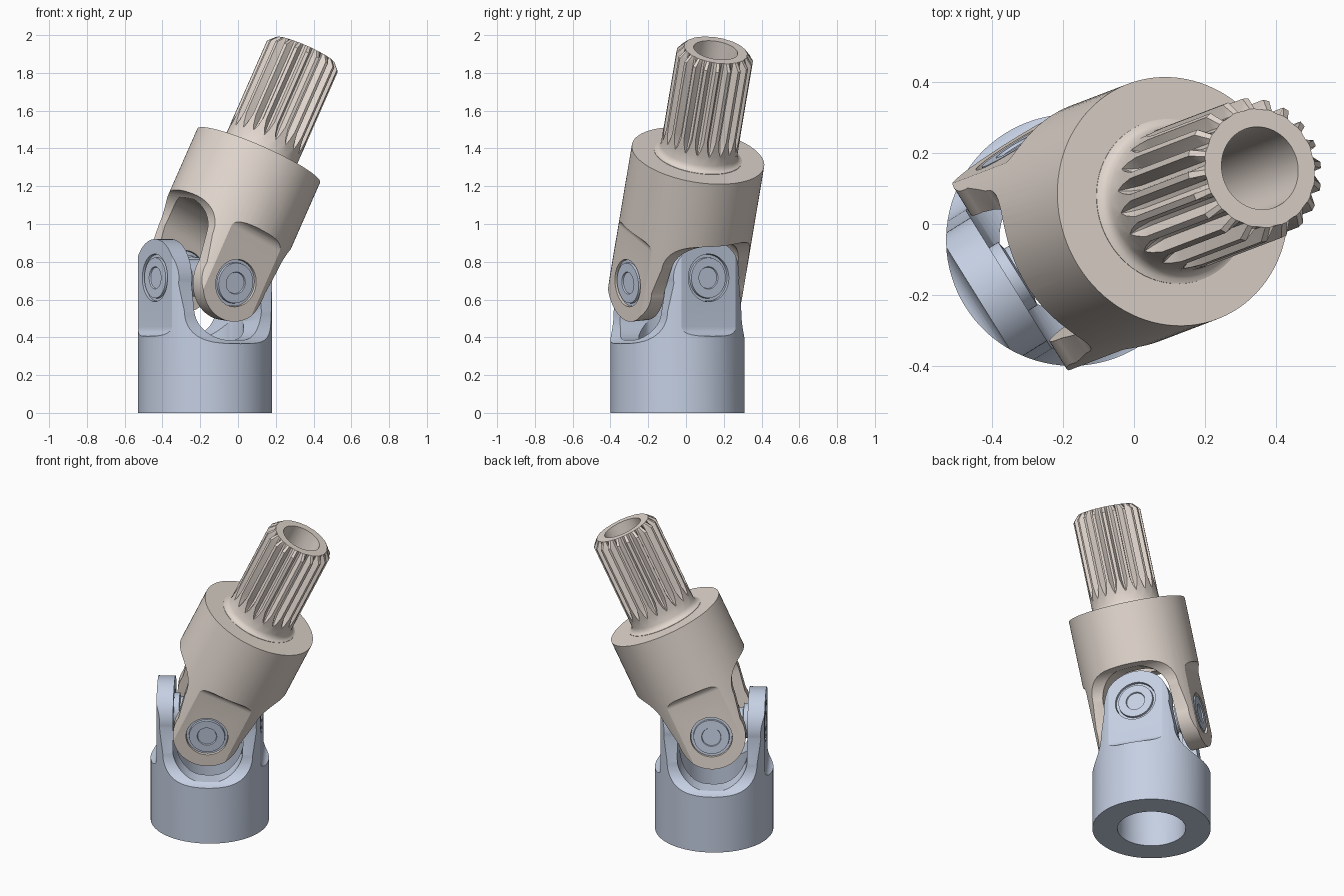
import bpy, bmesh
from math import sin, cos, pi, radians
from mathutils import Vector, Matrix

if "Cube" in bpy.data.objects:
    bpy.data.objects.remove(bpy.data.objects["Cube"])

C = Vector((-0.175, -0.045, 0.715))               # joint centre
U = Vector((0.849, 0.528, 0)).normalized()        # lower pivot axis
D = Vector((0.398, 0.152, 0.905)).normalized()    # upper shaft axis
V = U.cross(D)
V = V if V.y < 0 else -V                          # upper pivot axis
V.normalize()


def material(name, rgb):
    m = bpy.data.materials.new(name)
    m.diffuse_color = (*rgb, 1)
    m.use_nodes = True
    m.node_tree.nodes["Principled BSDF"].inputs["Base Color"].default_value = m.diffuse_color
    return m


BLUE = material("blue_steel", (0.56, 0.63, 0.77))
TAN = material("tan_steel", (0.76, 0.68, 0.62))


def frame(x, z):
    """Placement matrix at the joint centre from local x and z directions."""
    return Matrix.Translation(C) @ Matrix((x, z.cross(x), z)).transposed().to_4x4()


def make(name, bm, mat=None):
    bmesh.ops.recalc_face_normals(bm, faces=bm.faces)
    me = bpy.data.meshes.new(name)
    bm.to_mesh(me)
    bm.free()
    ob = bpy.data.objects.new(name, me)
    bpy.context.collection.objects.link(ob)
    if mat:
        me.materials.append(mat)
    return ob


def smooth(ob):
    bpy.ops.object.select_all(action='DESELECT')
    ob.select_set(True)
    bpy.context.view_layer.objects.active = ob
    bpy.ops.object.shade_smooth_by_angle(angle=radians(28))


def bridge(bm, rings, closed=False):
    pairs = list(zip(rings, rings[1:])) + ([(rings[-1], rings[0])] if closed else [])
    for a, b in pairs:
        n = len(a)
        for i in range(n):
            j = (i + 1) % n
            bm.faces.new((a[i], a[j], b[j], b[i]))


def lathe(name, prof, mat=None, n=64):
    """Solid turned around z, capped at both ends."""
    bm = bmesh.new()
    rings = [[bm.verts.new((r * cos(2 * pi * i / n), r * sin(2 * pi * i / n), z))
              for i in range(n)] for r, z in prof]
    bridge(bm, rings)
    bm.faces.new(rings[0])
    bm.faces.new(rings[-1])
    return make(name, bm, mat)


def prism(name, pts, along, h):
    """Profile (p, z) extruded both ways along 'x' or 'y'."""
    bm = bmesh.new()
    at = (lambda p, z, s: (s, p, z)) if along == 'x' else (lambda p, z, s: (p, s, z))
    rings = [[bm.verts.new(at(p, z, s)) for p, z in pts] for s in (-h, h)]
    bridge(bm, rings)
    bm.faces.new(rings[0])
    bm.faces.new(rings[1])
    return make(name, bm)


def boolean(ob, cutter, op='DIFFERENCE'):
    mod = ob.modifiers.new("cut", 'BOOLEAN')
    mod.operation, mod.object, mod.solver = op, cutter, 'EXACT'
    bpy.context.view_layer.objects.active = ob
    bpy.ops.object.modifier_apply(modifier=mod.name)
    bpy.data.objects.remove(cutter, do_unlink=True)


def arc(cx, cz, rx, rz, a0, a1, n=14):
    return [(cx + rx * cos(radians(a0 + (a1 - a0) * i / n)),
             cz + rz * sin(radians(a0 + (a1 - a0) * i / n))) for i in range(n + 1)]


def flip(pts):
    return [(-p, z) for p, z in reversed(pts)]


def yoke(name, mat, bore, place):
    """Fork: body towards -z, two ears with pivot along local x."""
    ob = lathe(name, [(0.355, -0.715), (0.355, 0.26)], mat, 96)
    # ear outline: flared foot, tapered sides, round end
    side = [(0.4, -0.8)] + arc(0.37, -0.18, 0.14, 0.17, 270, 180) + arc(0, 0, 0.205, 0.205, -8, 90, 20)
    boolean(ob, prism("outline", side + flip(side)[1:], 'x', 0.6), 'INTERSECT')
    # rounded slot between the ears
    slot = [(0.21, 0.4)] + arc(0.04, -0.16, 0.17, 0.17, 0, -90)
    boolean(ob, prism("slot", slot + flip(slot), 'y', 0.6))
    # outer flats with rounded run-out
    flat = [(0.5, 0.4), (0.312, 0.4)] + arc(0.362, -0.26, 0.05, 0.05, 180, 270, 8) + [(0.5, -0.31)]
    boolean(ob, prism("flat_a", flat, 'y', 0.6))
    boolean(ob, prism("flat_b", flip(flat), 'y', 0.6))
    # pivot hole and bore
    hole = lathe("hole", [(0.126, -0.6), (0.126, 0.6)])
    hole.data.transform(Matrix.Rotation(pi / 2, 4, 'Y'))
    boolean(ob, hole)
    boolean(ob, lathe("bore", [(bore, -0.9), (bore, -0.1)]))
    ob.matrix_world = place
    smooth(ob)


yoke("lower_yoke", BLUE, 0.205, frame(U, Vector((0, 0, 1))))
yoke("upper_yoke", TAN, 0.118, frame(V, -D))

# cross: four trunnions with collars and bearing caps
arm = [(0.10, -0.05), (0.10, 0.14), (0.08, 0.15), (0.08, 0.175), (0.105, 0.18), (0.105, 0.215),
       (0.124, 0.22), (0.124, 0.297), (0.109, 0.297), (0.107, 0.311), (0.059, 0.311), (0.056, 0.303)]
for i, d in enumerate((U, V, -U, -V)):
    t = lathe(f"cross_trunnion_{i + 1}", arm, BLUE, 48)
    t.matrix_world = Matrix.Translation(C) @ d.to_track_quat('Z', 'Y').to_matrix().to_4x4()
    smooth(t)

# splined hollow shaft: rows of (height, crest radius, root radius, groove width)
TEETH = 20
rows = [(0.70, 0.235, 0.235, 1), (0.717, 0.235, 0.235, 1), (0.721, 0.222, 0.222, 1),
        (0.732, 0.211, 0.211, 1), (0.75, 0.205, 0.205, 1), (0.80, 0.205, 0.204, 0.05),
        (0.83, 0.205, 0.185, 0.55), (0.88, 0.205, 0.168, 1), (1.295, 0.205, 0.168, 1),
        (1.332, 0.170, 0.168, 1), (1.332, 0.118, 0.118, 1), (0.70, 0.118, 0.118, 1)]
bm = bmesh.new()
rings = []
for z, crest, root, w in rows:
    ring = []
    for k in range(TEETH):
        for off, r in ((-0.36 * w, crest), (-0.12 * w, root), (0.12 * w, root), (0.36 * w, crest)):
            a = 2 * pi * (k + off) / TEETH
            ring.append(bm.verts.new((r * cos(a), r * sin(a), z)))
    rings.append(ring)
bridge(bm, rings, closed=True)
shaft = make("splined_shaft", bm, TAN)
shaft.matrix_world = frame(V, D)
smooth(shaft)
